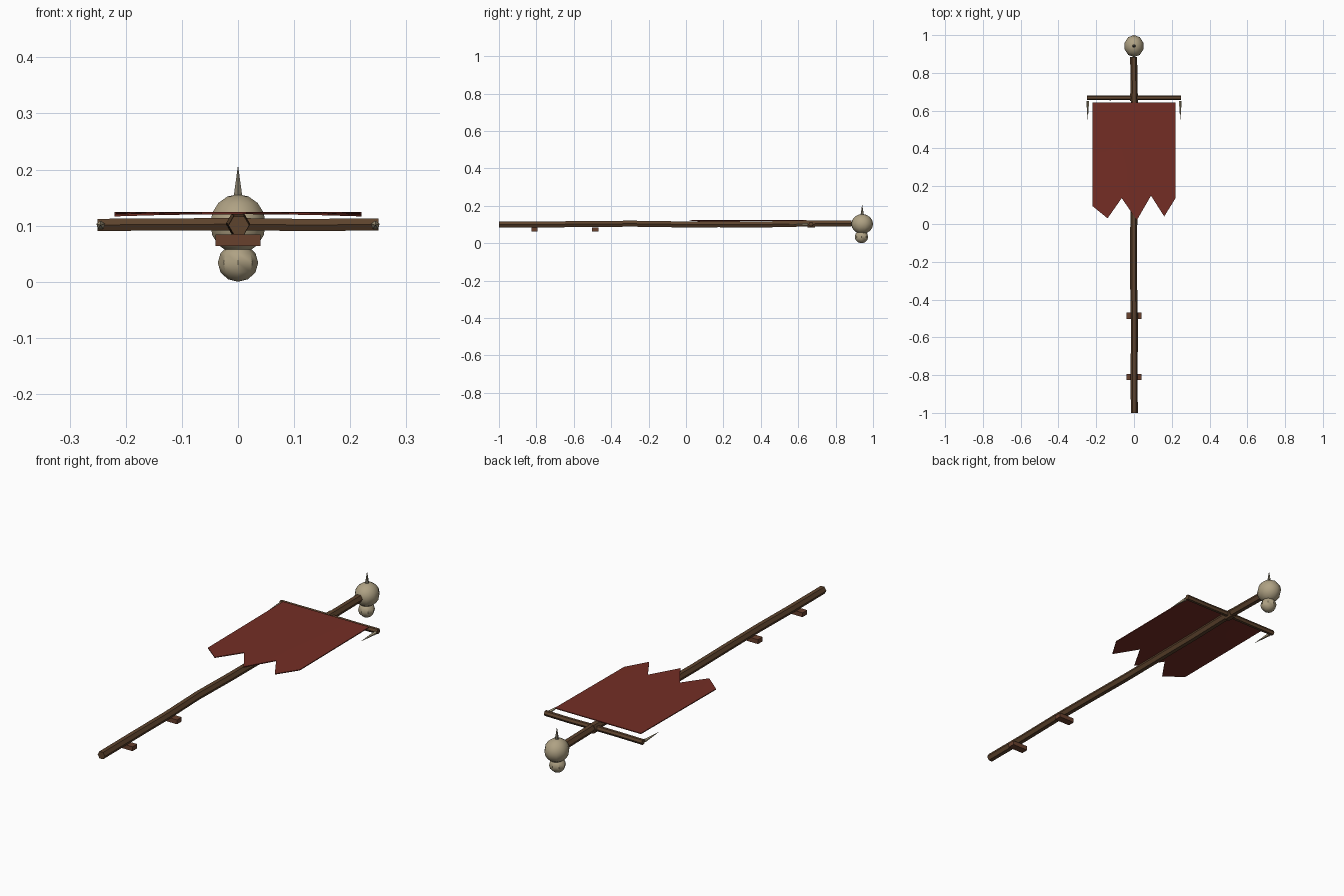
import bpy, bmesh, math, random
from mathutils import Vector, Matrix

if "Cube" in bpy.data.objects:
    bpy.data.objects.remove(bpy.data.objects["Cube"])

random.seed(4)


def material(name, rgb):
    m = bpy.data.materials.new(name)
    m.diffuse_color = (*rgb, 1)
    m.use_nodes = True
    m.node_tree.nodes["Principled BSDF"].inputs["Base Color"].default_value = m.diffuse_color
    return m


WOOD = material("dark wood", (0.11, 0.056, 0.026))
CLOTH = material("faded red cloth", (0.175, 0.027, 0.018))
BONE = material("old bone", (0.43, 0.36, 0.23))
SPIKE = material("grey spike", (0.24, 0.21, 0.15))
LEATHER = material("leather strap", (0.14, 0.052, 0.027))


def finish(name, bm, mat, smooth=None):
    bmesh.ops.recalc_face_normals(bm, faces=bm.faces[:])
    me = bpy.data.meshes.new(name)
    bm.to_mesh(me)
    bm.free()
    me.materials.append(mat)
    ob = bpy.data.objects.new(name, me)
    bpy.context.collection.objects.link(ob)
    if smooth:
        bpy.ops.object.select_all(action='DESELECT')
        ob.select_set(True)
        bpy.context.view_layer.objects.active = ob
        bpy.ops.object.shade_smooth_by_angle(angle=math.radians(smooth))
    return ob


def stick(name, a, b, r, sides, rings, jitter, mat):
    """Roughly cut stick from a to b with slightly uneven rings."""
    a, b = Vector(a), Vector(b)
    rot = (b - a).to_track_quat('Z', 'Y')
    bm = bmesh.new()
    loops = []
    for i in range(rings + 1):
        off = Vector((random.uniform(-jitter, jitter), random.uniform(-jitter, jitter), 0))
        c = a.lerp(b, i / rings)
        loops.append([bm.verts.new(c + rot @ (off + Vector((
            r * math.cos(math.tau * k / sides), r * math.sin(math.tau * k / sides), 0))))
            for k in range(sides)])
    for p, q in zip(loops, loops[1:]):
        for k in range(sides):
            n = (k + 1) % sides
            bm.faces.new((p[k], p[n], q[n], q[k]))
    bm.faces.new(loops[0])
    bm.faces.new(loops[-1])
    return finish(name, bm, mat)


def spike(name, base, tip, r, sides, mat):
    base, tip = Vector(base), Vector(tip)
    d = tip - base
    bm = bmesh.new()
    bmesh.ops.create_cone(bm, cap_ends=True, segments=sides, radius1=r, radius2=0.0005, depth=d.length,
                          matrix=Matrix.Translation((base + tip) / 2) @ d.to_track_quat('Z', 'Y').to_matrix().to_4x4())
    return finish(name, bm, mat)


def ball(name, c, size, seg, rings):
    bm = bmesh.new()
    bmesh.ops.create_uvsphere(bm, u_segments=seg, v_segments=rings, radius=1,
                              matrix=Matrix.Translation(c) @ Matrix.Diagonal((*size, 1)))
    return finish(name, bm, BONE, 40)


# pole and crossbar
stick("pole", (0, -1, 0.103), (0, 0.885, 0.103), 0.0185, 6, 8, 0.003, WOOD)
stick("crossbar", (-0.25, 0.668, 0.102), (0.25, 0.668, 0.102), 0.0125, 6, 4, 0.001, WOOD)
stick("crossbar_lashing", (0, 0.65, 0.103), (0, 0.69, 0.103), 0.022, 6, 1, 0, WOOD)

# skull, jaw and top spike
ball("skull", (0, 0.942, 0.103), (0.052, 0.058, 0.053), 10, 8)
ball("jaw", (0, 0.938, 0.034), (0.036, 0.036, 0.034), 8, 6)
spike("skull_spike", (0, 0.942, 0.145), (0, 0.942, 0.205), 0.010, 6, SPIKE)

# claws hanging from the crossbar ends
for s in (-1, 1):
    spike(f"claw_{'left' if s < 0 else 'right'}", (s * 0.245, 0.652, 0.101),
          (s * 0.245, 0.552, 0.101), 0.008, 5, BONE)

# grip straps under the pole
for i, y in enumerate((-0.485, -0.81)):
    bm = bmesh.new()
    bmesh.ops.create_cube(bm, size=1, matrix=Matrix.Translation((0, y, 0.074)) @
                          Matrix.Diagonal((0.08, 0.034, 0.02, 1)))
    finish(f"grip_strap_{i + 1}", bm, LEATHER)

# banner: strips between torn-edge points, with thickness
torn = [(-0.22, 0.095), (-0.14, 0.03), (-0.065, 0.137), (0.015, 0.02), (0.09, 0.15), (0.16, 0.04), (0.22, 0.137)]
bm = bmesh.new()
ROWS = 4
sheets = []
for side in (0, 1):
    grid = []
    for x, y0 in torn:
        col = []
        for j in range(ROWS + 1):
            t = j / ROWS
            z = 0.1205 - 0.004 * (abs(x) / 0.22) ** 2 * (1 - t) + side * 0.004
            col.append(bm.verts.new((x, y0 + (0.643 - y0) * t, z)))
        grid.append(col)
    for a, b in zip(grid, grid[1:]):
        for j in range(ROWS):
            bm.faces.new((a[j], b[j], b[j + 1], a[j + 1]))
    sheets.append(grid)
lo, hi = sheets
rim = lambda g: [c[0] for c in g] + g[-1][1:] + [c[-1] for c in g[-2::-1]] + g[0][-2:0:-1]
p, q = rim(lo), rim(hi)
for k in range(len(p)):
    n = (k + 1) % len(p)
    bm.faces.new((p[k], p[n], q[n], q[k]))
finish("banner", bm, CLOTH, 40)
